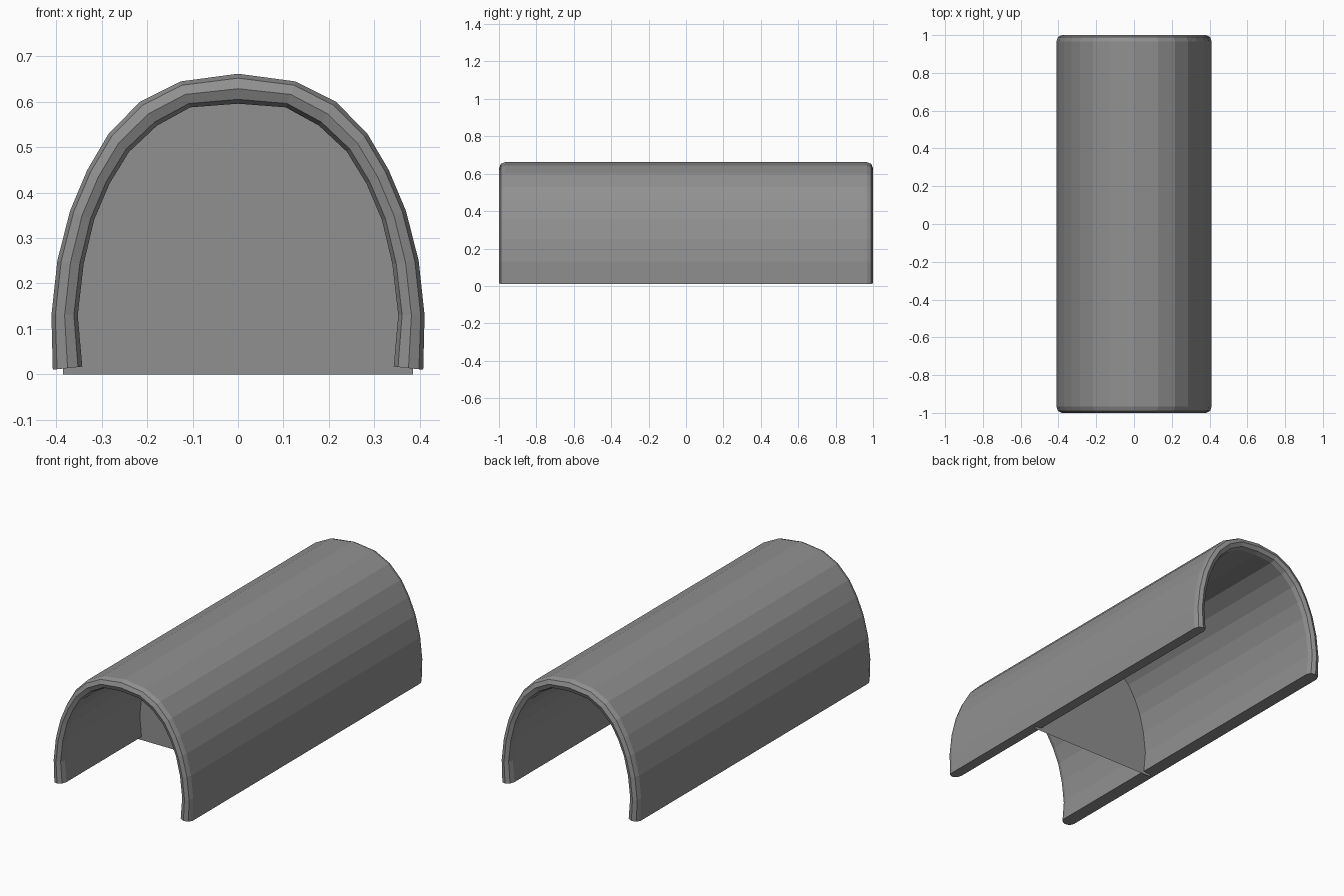
import bpy, bmesh, math

cube = bpy.data.objects.get("Cube")
if cube:
    bpy.data.objects.remove(cube, do_unlink=True)

grey = bpy.data.materials.new("mid grey")
grey.use_nodes = True
colour = (0.28, 0.28, 0.28, 1)
grey.diffuse_color = colour
grey.node_tree.nodes["Principled BSDF"].inputs["Base Color"].default_value = colour

# Half arch from the foot to the crown: outer and inner outlines (x, z)
OUTER = [(.408, .01), (.411, .13), (.398, .25), (.37, .36), (.332, .45),
         (.285, .53), (.216, .60), (.127, .645), (0, .662)]
INNER = [(.343, .017), (.353, .13), (.34, .243), (.317, .34), (.283, .42),
         (.24, .49), (.178, .548), (.105, .588), (0, .596)]
HALF_LENGTH = 1.0
RADIUS = 0.033
PANEL_Y = -0.33


def mirrored(half):
    return half + [(-x, z) for x, z in reversed(half[:-1])]


def between(a, b, t):
    return tuple(p + (q - p) * t for p, q in zip(a, b))


def finish(bm, name):
    bmesh.ops.recalc_face_normals(bm, faces=bm.faces)
    mesh = bpy.data.meshes.new(name)
    bm.to_mesh(mesh)
    bm.free()
    mesh.materials.append(grey)
    obj = bpy.data.objects.new(name, mesh)
    bpy.context.collection.objects.link(obj)
    return obj


arch = list(zip(mirrored(OUTER), mirrored(INNER)))

# Wall section: straight sides with a rounded lip at each end
section = []
for side in (-1, 1):
    for i in range(5):
        a = math.pi * i / 4
        depth = (1 - math.cos(a)) / 2
        y = side * (HALF_LENGTH - RADIUS + RADIUS * math.sin(a))
        section.append((depth if side < 0 else 1 - depth, y))

# Arched shell: the wall section swept over the arch
bm = bmesh.new()
rings = []
for outer, inner in arch:
    ring = []
    for depth, y in section:
        x, z = between(outer, inner, depth)
        ring.append(bm.verts.new((x, y, z)))
    rings.append(ring)
for r, s in zip(rings, rings[1:]):
    for i in range(len(r)):
        k = (i + 1) % len(r)
        bm.faces.new((r[i], r[k], s[k], s[i]))
bm.faces.new(rings[0])
bm.faces.new(rings[-1])
finish(bm, "arched_shell")

# Thin cross panel, set into the wall and reaching the ground
bm = bmesh.new()
outline = [between(outer, inner, 0.35) for outer, inner in arch]
outline[0] = (outline[0][0], 0)
outline[-1] = (outline[-1][0], 0)
bm.faces.new([bm.verts.new((x, PANEL_Y, z)) for x, z in outline])
finish(bm, "cross_panel")
